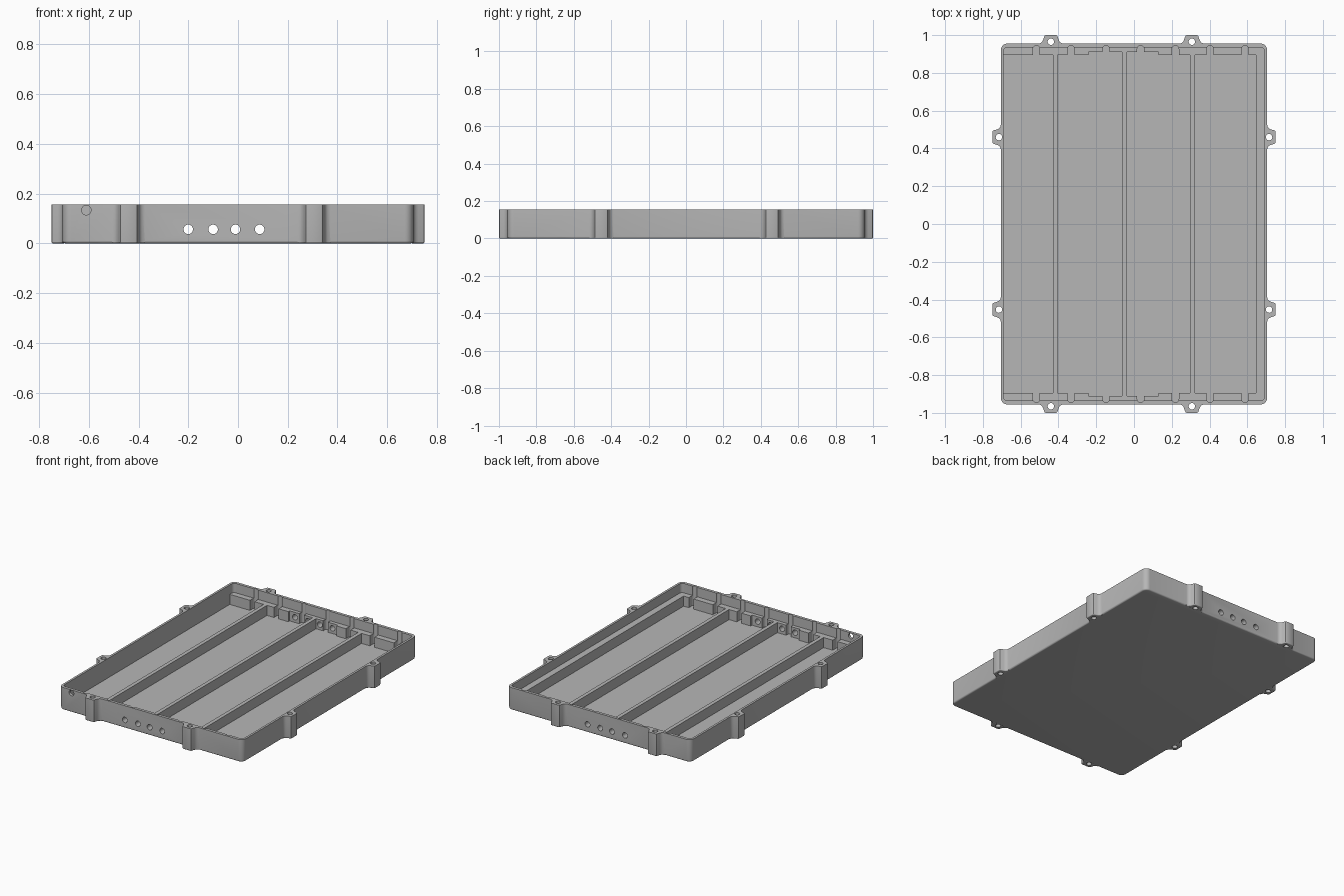
import bpy
import bmesh
from math import sin, cos, pi, radians
from mathutils import Matrix, Vector

if "Cube" in bpy.data.objects:
    bpy.data.objects.remove(bpy.data.objects["Cube"])

HEIGHT, FLOOR, RIB_TOP = 0.155, 0.02, 0.09
HALF_X, HALF_Y = 0.705, 0.955

grey = bpy.data.materials.new("casting_grey")
grey.use_nodes = True
colour = (0.47, 0.47, 0.47, 1)
grey.diffuse_color = colour
grey.node_tree.nodes["Principled BSDF"].inputs["Base Color"].default_value = colour


def arc(cx, cy, r, a0, a1, n=8):
    return [(cx + r * cos(radians(a0 + (a1 - a0) * i / n)),
             cy + r * sin(radians(a0 + (a1 - a0) * i / n))) for i in range(n + 1)]


def rounded_rect(hx, hy, r):
    pts = []
    for sx, sy, a in ((1, 1, 0), (-1, 1, 90), (-1, -1, 180), (1, -1, 270)):
        pts += arc(sx * (hx - r), sy * (hy - r), r, a, a + 90)
    return pts


def add_prism(bm, pts, z0, z1, matrix=Matrix(), bevel=0):
    """Extrude an outline upwards, optionally rounding its bottom edges."""
    part = bmesh.new()
    face = part.faces.new([part.verts.new((x, y, z0)) for x, y in pts])
    top = bmesh.ops.extrude_face_region(part, geom=[face])["geom"]
    for v in top:
        if isinstance(v, bmesh.types.BMVert):
            v.co.z = z1
    bmesh.ops.recalc_face_normals(part, faces=part.faces)
    if bevel:
        low = [e for e in part.edges if all(v.co.z < z0 + 1e-5 for v in e.verts)]
        bmesh.ops.bevel(part, geom=low, offset=bevel, segments=4,
                        profile=0.5, affect='EDGES', clamp_overlap=True)
    part.transform(matrix)
    mesh = bpy.data.meshes.new("part")
    part.to_mesh(mesh)
    part.free()
    bm.from_mesh(mesh)
    bpy.data.meshes.remove(mesh)


def add_box(bm, x0, x1, y0, y1, z0, z1):
    add_prism(bm, [(x0, y0), (x1, y0), (x1, y1), (x0, y1)], z0, z1)


def add_rod(bm, start, end, r):
    a, b = Vector(start), Vector(end)
    turn = (b - a).to_track_quat('Z', 'Y').to_matrix().to_4x4()
    bmesh.ops.create_cone(bm, cap_ends=True, segments=32, radius1=r, radius2=r,
                          depth=(b - a).length,
                          matrix=Matrix.Translation((a + b) / 2) @ turn)


def make(name, bm):
    mesh = bpy.data.meshes.new(name)
    bm.to_mesh(mesh)
    bm.free()
    mesh.materials.append(grey)
    obj = bpy.data.objects.new(name, mesh)
    bpy.context.collection.objects.link(obj)
    return obj


def combine(obj, steps):
    for operation, other in steps:
        mod = obj.modifiers.new(other.name, 'BOOLEAN')
        mod.operation, mod.object, mod.solver = operation, other, 'EXACT'
    graph = bpy.context.evaluated_depsgraph_get()
    result = bpy.data.meshes.new_from_object(obj.evaluated_get(graph))
    obj.modifiers.clear()
    obj.data = result


def smooth(obj):
    bpy.ops.object.select_all(action='DESELECT')
    obj.select_set(True)
    bpy.context.view_layer.objects.active = obj
    bpy.ops.object.shade_smooth_by_angle(angle=radians(32))


# Outer tray body
bm = bmesh.new()
add_prism(bm, rounded_rect(HALF_X, HALF_Y, 0.035), 0, HEIGHT, bevel=0.01)
tray = make("tray", bm)

# Hollow inside
bm = bmesh.new()
add_prism(bm, rounded_rect(0.69, 0.935, 0.02), FLOOR, HEIGHT + 0.1)
cavity = make("cavity_cutter", bm)

# Mounting lugs with flared roots, and their screw holes
side = [(0.066, -0.01), (0.066, 0), (0.054, 0.003), (0.046, 0.01), (0.041, 0.02),
        (0.036, 0.036), (0.033, 0.042), (0.027, 0.045)]
lug_outline = side + [(-x, y) for x, y in reversed(side)]
spots = []
for x in (-0.44, 0.306):
    spots += [(x, HALF_Y, 0), (x, -HALF_Y, pi)]
for y in (0.46, -0.453):
    spots += [(HALF_X, y, -pi / 2), (-HALF_X, y, pi / 2)]
lug_bm, screw_bm = bmesh.new(), bmesh.new()
for x, y, angle in spots:
    place = Matrix.Translation((x, y, 0)) @ Matrix.Rotation(angle, 4, 'Z')
    add_prism(lug_bm, lug_outline, 0, HEIGHT, place, bevel=0.008)
    hole = place @ Vector((0, 0.01, 0))
    add_rod(screw_bm, (hole.x, hole.y, -0.1), (hole.x, hole.y, 0.3), 0.017)
lugs = make("lugs", lug_bm)
screw_holes = make("screw_cutter", screw_bm)

# Cable holes through both ends, and one high hole in the front wall
bm = bmesh.new()
for x in (-0.2, -0.1, -0.01, 0.087):
    add_rod(bm, (x, -1.1, 0.056), (x, 1.1, 0.056), 0.019)
add_rod(bm, (-0.61, -1.1, 0.133), (-0.61, -0.91, 0.133), 0.019)
cable_holes = make("cable_cutter", bm)

# Round-ended vertical slots along both end walls
bm = bmesh.new()
slot = [(0.018, 0.88)] + arc(0, 0.927, 0.018, 0, 180) + [(-0.018, 0.88)]
for i in range(7):
    for angle in (0, pi):
        x = -0.517 + 0.184 * i
        turn = Matrix.Translation((x, 0, 0)) @ Matrix.Rotation(angle, 4, 'Z')
        add_prism(bm, slot, FLOOR, HEIGHT + 0.1, turn)
slots = make("slot_cutter", bm)

combine(tray, [('DIFFERENCE', cavity), ('UNION', lugs), ('DIFFERENCE', screw_holes),
               ('DIFFERENCE', slots), ('DIFFERENCE', cable_holes)])
smooth(tray)

# Recess in the middle of the end blocks
bm = bmesh.new()
for s in (1, -1):
    y0, y1 = sorted((s * 0.85, s * 0.91))
    add_box(bm, -0.24, 0.13, y0, y1, 0, 0.3)
recess = make("recess_cutter", bm)

# Low blocks along the end walls
for name, s in (("front_end_block", -1), ("back_end_block", 1)):
    bm = bmesh.new()
    y0, y1 = sorted((s * 0.895, s * 0.9365))
    add_box(bm, -0.692, 0.692, y0, y1, FLOOR - 0.004, RIB_TOP)
    block = make(name, bm)
    combine(block, [('DIFFERENCE', recess), ('DIFFERENCE', slots),
                    ('DIFFERENCE', cable_holes)])
    smooth(block)

# Long ribs; the last one merges with the side wall
for i, (x0, x1) in enumerate(((-0.43, -0.404), (-0.064, -0.038),
                              (0.296, 0.322), (0.645, 0.692))):
    bm = bmesh.new()
    end = 0.912 if i == 1 else 0.9
    add_box(bm, x0, x1, -end, end, FLOOR - 0.004, RIB_TOP)
    make("side_ledge" if i == 3 else f"rib_{i + 1}", bm)

for helper in (cavity, lugs, screw_holes, cable_holes, slots, recess):
    bpy.data.objects.remove(helper)
